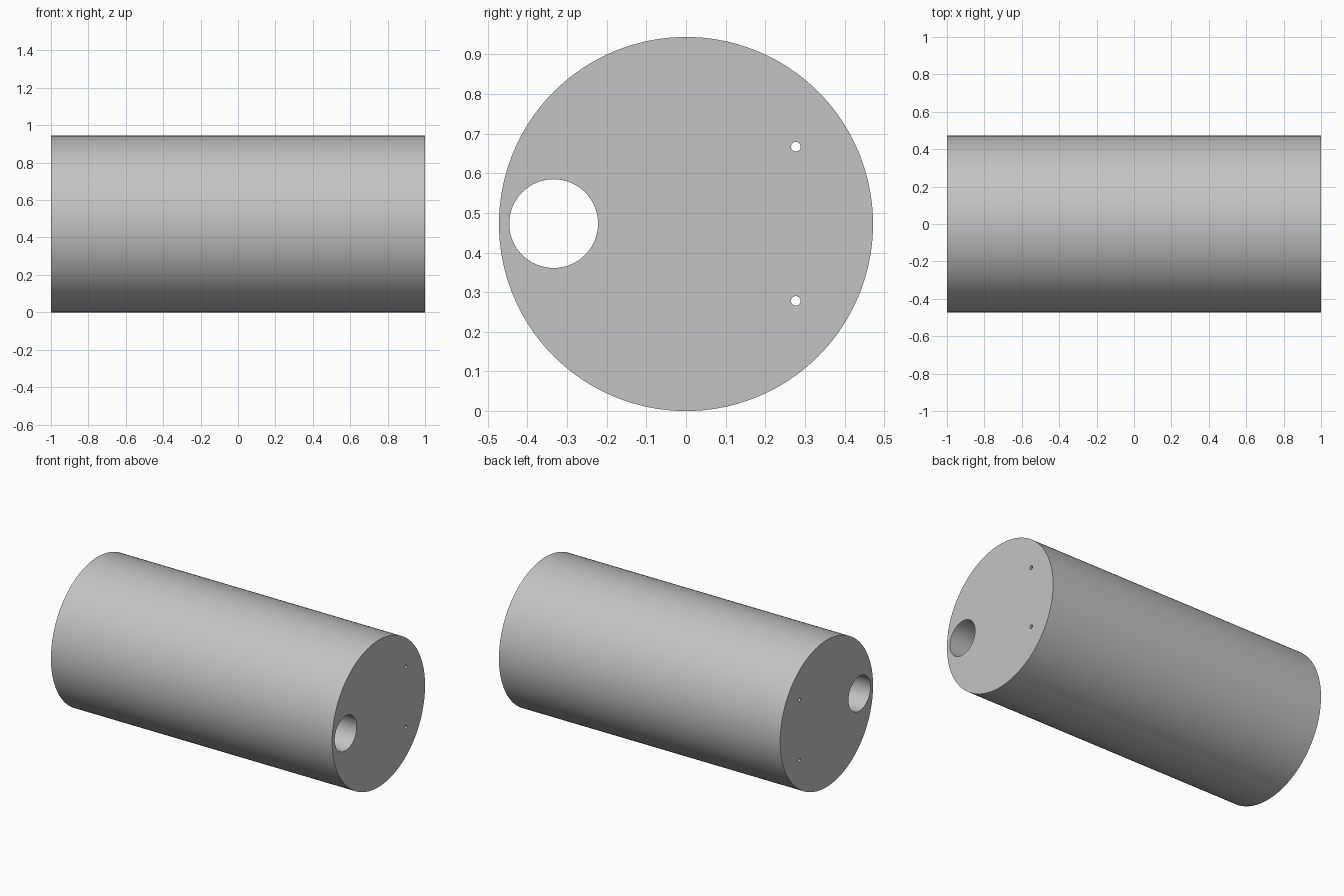
import bpy
import math

cube = bpy.data.objects.get("Cube")
if cube:
    bpy.data.objects.remove(cube, do_unlink=True)

LENGTH = 2.0
RADIUS = 0.472

grey = bpy.data.materials.new("light grey")
grey.use_nodes = True
colour = (0.55, 0.55, 0.55, 1)
grey.diffuse_color = colour
grey.node_tree.nodes["Principled BSDF"].inputs["Base Color"].default_value = colour


def rod(name, y, z, radius, length, sides):
    """Cylinder lying along x."""
    bpy.ops.mesh.primitive_cylinder_add(
        vertices=sides, radius=radius, depth=length,
        location=(0, y, z), rotation=(0, math.pi / 2, 0))
    obj = bpy.context.object
    obj.name = name
    obj.data.materials.append(grey)
    return obj


# Main solid drum
body = rod("cylinder_body", 0, RADIUS, RADIUS, LENGTH, 128)

# Bores running the full length: one large, two pin holes
bores = [
    rod("large_bore_cutter", -0.334, RADIUS + 0.001, 0.112, LENGTH + 0.2, 64),
    rod("upper_pin_cutter", 0.277, RADIUS + 0.195, 0.012, LENGTH + 0.2, 32),
    rod("lower_pin_cutter", 0.277, RADIUS - 0.194, 0.012, LENGTH + 0.2, 32),
]

bpy.ops.object.select_all(action='DESELECT')
body.select_set(True)
bpy.context.view_layer.objects.active = body
for cutter in bores:
    cut = body.modifiers.new(cutter.name, 'BOOLEAN')
    cut.operation = 'DIFFERENCE'
    cut.solver = 'EXACT'
    cut.object = cutter
    bpy.ops.object.modifier_apply(modifier=cut.name)
    bpy.data.objects.remove(cutter, do_unlink=True)

# Round walls smooth, end rims sharp
bpy.ops.object.shade_smooth_by_angle(angle=math.radians(30))
